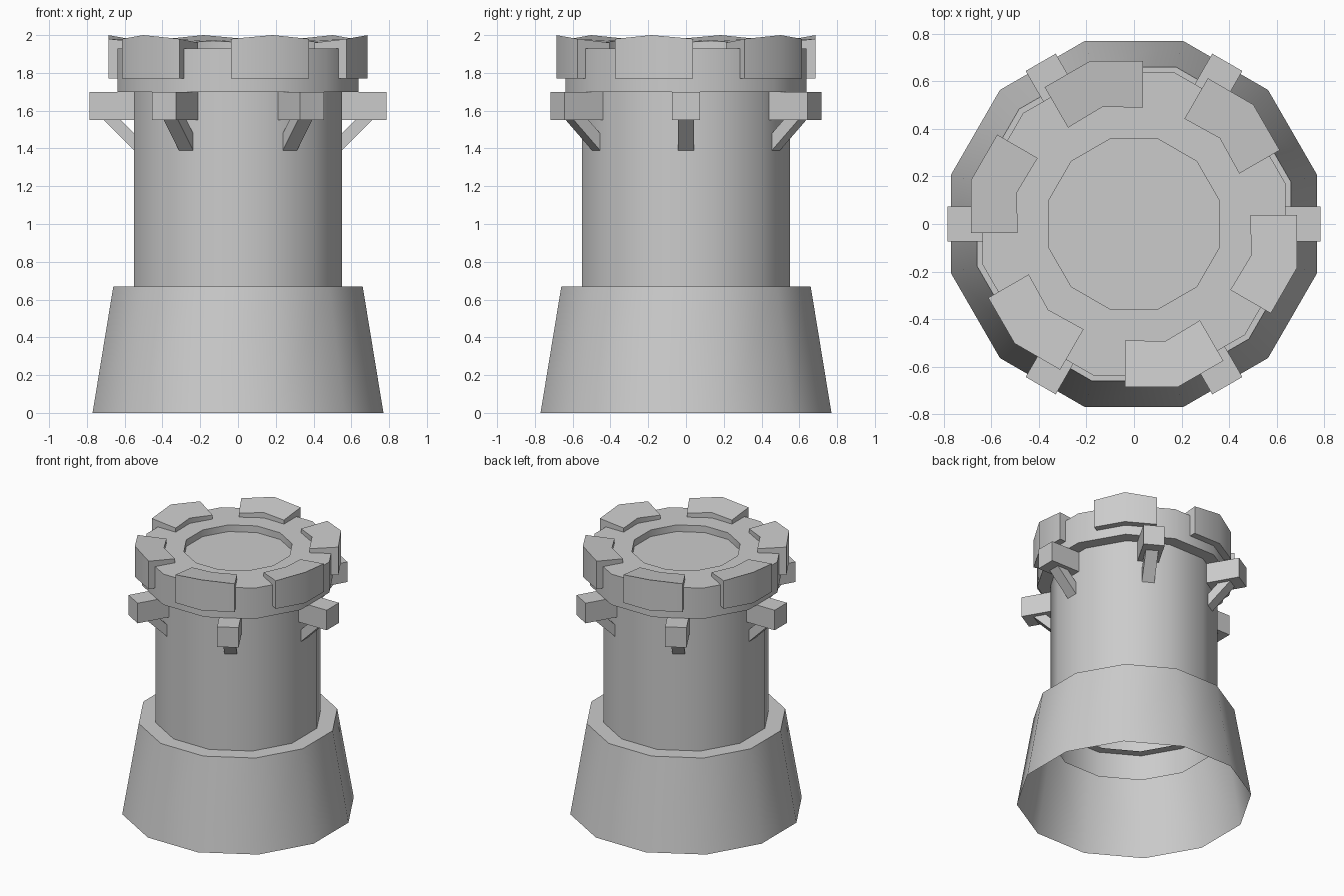
import bpy
import bmesh
from math import cos, sin, pi, radians
from mathutils import Matrix

if "Cube" in bpy.data.objects:
    bpy.data.objects.remove(bpy.data.objects["Cube"], do_unlink=True)

SIDES = 12
GREY = (0.6, 0.6, 0.6, 1.0)

stone = bpy.data.materials.new("stone_grey")
stone.use_nodes = True
stone.diffuse_color = GREY
stone.node_tree.nodes["Principled BSDF"].inputs["Base Color"].default_value = GREY


def finish(name, bm):
    """Turn a bmesh into a smooth shaded object with sharp corners."""
    mesh = bpy.data.meshes.new(name)
    bm.to_mesh(mesh)
    bm.free()
    mesh.materials.append(stone)
    mesh.shade_smooth()
    mesh.set_sharp_from_angle(angle=radians(40))
    obj = bpy.data.objects.new(name, mesh)
    bpy.context.scene.collection.objects.link(obj)
    return obj


def lathe(name, profile, cap_start=False, cap_end=False):
    """Twelve-sided shell through (distance to flat side, height) pairs."""
    bm = bmesh.new()
    rings = []
    for flat, z in profile:
        r = flat / cos(pi / SIDES)
        angles = [(i + 0.5) * 2 * pi / SIDES for i in range(SIDES)]
        rings.append([bm.verts.new((r * cos(a), r * sin(a), z)) for a in angles])
    for low, high in zip(rings, rings[1:]):
        for i in range(SIDES):
            j = (i + 1) % SIDES
            bm.faces.new((low[i], low[j], high[j], high[i]))
    if cap_start:
        bm.faces.new(rings[0][::-1])
    if cap_end:
        bm.faces.new(rings[-1])
    return finish(name, bm)


def prism(name, bottom, top, turn):
    """Solid between two matching outlines, turned around the tower axis."""
    bm = bmesh.new()
    low = [bm.verts.new(p) for p in bottom]
    high = [bm.verts.new(p) for p in top]
    bm.faces.new(low[::-1])
    bm.faces.new(high)
    for i in range(len(low)):
        j = (i + 1) % len(low)
        bm.faces.new((low[i], low[j], high[j], high[i]))
    bmesh.ops.recalc_face_normals(bm, faces=bm.faces)
    bm.transform(Matrix.Rotation(radians(turn), 4, "Z"))
    return finish(name, bm)


# Main body: open flared base, hollow shaft, wide cap with sunken floor
lathe("flared_base", [(0.77, 0), (0.66, 0.67), (0.49, 0.67)])
lathe("shaft", [(0.55, 0.48), (0.55, 1.72)])
lathe("cap", [(0.637, 1.70), (0.637, 1.93), (0.36, 1.93), (0.36, 1.88)],
      cap_start=True, cap_end=True)

# Battlement outline bent around a cap corner: x, y, top height
battlement = [(0.463, -0.163, 1.96), (0.653, -0.214, 1.98), (0.71, 0, 2.0),
              (0.653, 0.214, 1.98), (0.463, 0.163, 1.96), (0.51, 0, 1.97)]

# Bracket strut side outline: radius, height
strut = [(0.50, 1.34), (0.71, 1.55), (0.62, 1.55), (0.50, 1.43)]

for k in range(6):
    turn = 60 * k
    prism(f"battlement_{k + 1}", [(x, y, 1.77) for x, y, z in battlement],
          battlement, turn + 45)

    # Beam end under the cap and its diagonal strut
    beam = [(0.50, -0.073), (0.785, -0.073), (0.785, 0.073), (0.50, 0.073)]
    prism(f"beam_{k + 1}", [(x, y, 1.55) for x, y in beam],
          [(x, y, 1.70) for x, y in beam], turn)
    prism(f"strut_{k + 1}", [(x, -0.043, z) for x, z in strut],
          [(x, 0.043, z) for x, z in strut], turn)
